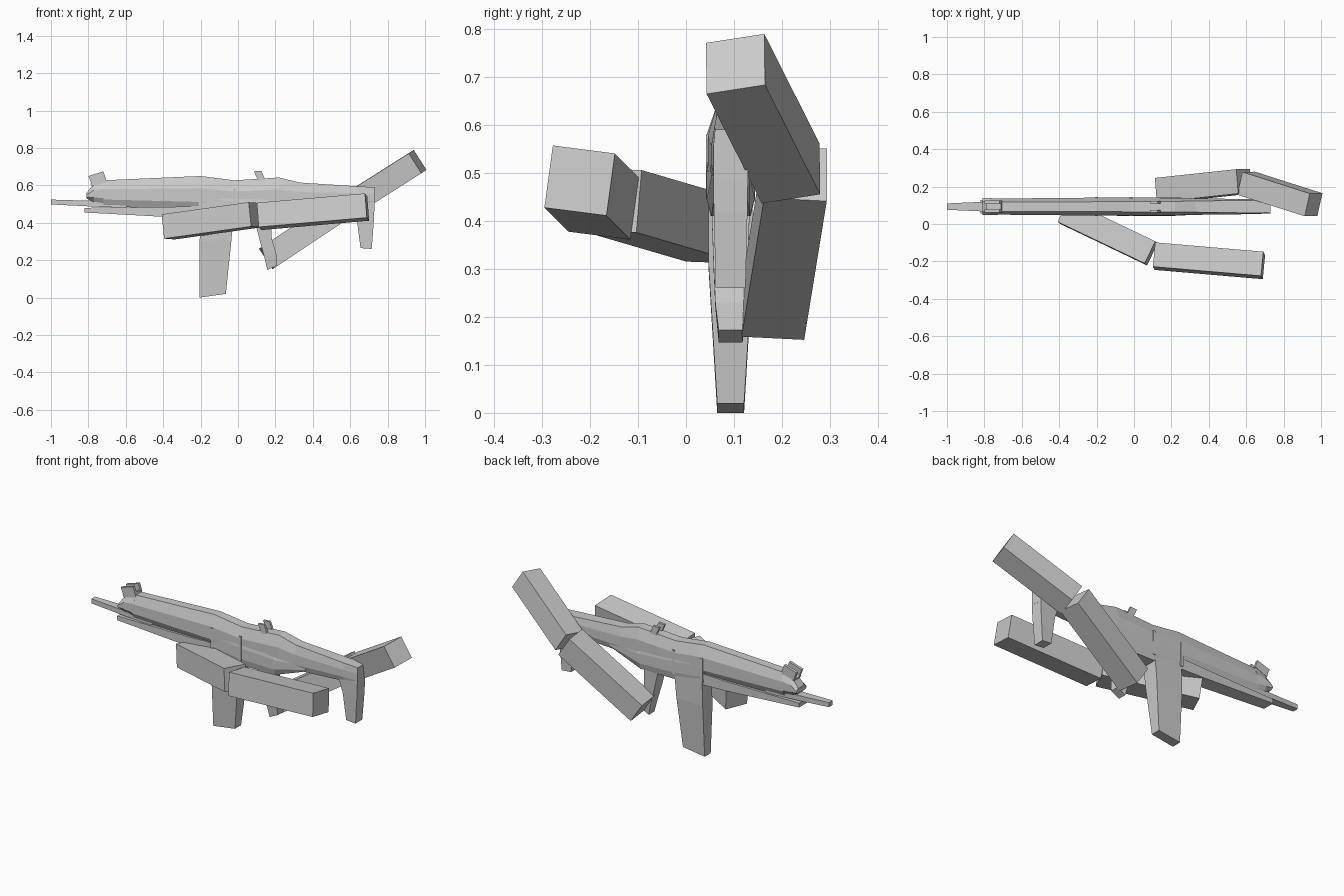
import bpy
from mathutils import Vector

YC = 0.093  # centre plane of the rifle


def make(name, verts, faces):
    me = bpy.data.meshes.new(name)
    me.from_pydata(verts, [], faces)
    me.update()
    import bmesh
    bm = bmesh.new()
    bm.from_mesh(me)
    bmesh.ops.recalc_face_normals(bm, faces=bm.faces)
    bm.to_mesh(me)
    bm.free()
    ob = bpy.data.objects.new(name, me)
    bpy.context.collection.objects.link(ob)
    return ob


def loft(name, rings):
    """Skin closed rings of equal point count and cap both ends."""
    n = len(rings[0])
    faces = [tuple(range(n)), tuple((len(rings) - 1) * n + i for i in range(n))]
    for r in range(len(rings) - 1):
        for i in range(n):
            j = (i + 1) % n
            faces.append((r * n + i, r * n + j, (r + 1) * n + j, (r + 1) * n + i))
    return make(name, [p for ring in rings for p in ring], faces)


def limb(name, a, b, up, size=0.131):
    """Square beam from a to b."""
    a, b = Vector(a), Vector(b)
    d = (b - a).normalized()
    w = Vector(up).cross(d).normalized()
    u = d.cross(w)
    h = size / 2
    return loft(name, [[c + w * s * h + u * t * h for s, t in
                        ((-1, -1), (1, -1), (1, 1), (-1, 1))] for c in (a, b)])


def hull(name, stations):
    """Chamfered body along x; station = x, bottom, top, half width, edge half width."""
    rings = []
    for x, b, t, w, e in stations:
        k = t - b
        half = [(e, b), (w, b + k * 0.25), (w, b + k * 0.65), (e, t)]
        pts = half + [(-y, z) for y, z in reversed(half)]
        rings.append([(x, YC + y, z) for y, z in pts])
    return loft(name, rings)


def drop(name, levels):
    """Tapered downward part; level = left (x, z), right (x, z), half width."""
    return loft(name, [[(x0, YC - w, z0), (x1, YC - w, z1), (x1, YC + w, z1), (x0, YC + w, z0)]
                       for (x0, z0), (x1, z1), w in levels])


def plate(name, profile, y, w):
    return loft(name, [[(x, y + s * w, z) for x, z in profile] for s in (-1, 1)])


# Arm on the front side
limb("near_forearm", (0.092, -0.157, 0.443), (-0.373, 0.065, 0.378), (-0.015, 0.012, 0.13))
limb("near_upper_arm", (0.69, -0.2215, 0.484), (0.112, -0.172, 0.434), (0, 0.017, 0.132))

# Arm on the back side
limb("far_forearm", (0.588, 0.228, 0.499), (0.153, 0.181, 0.21), (-0.55, 0, 0.83))
limb("far_upper_arm", (0.96, 0.103, 0.727), (0.60, 0.218, 0.499), (-0.57, 0, 0.82), 0.126)

# Rifle body, handguard and stock bar
hull("rifle_body", [
    (-0.72, 0.49, 0.627, 0.043, 0.025),
    (-0.20, 0.465, 0.65, 0.048, 0.026),
    (-0.02, 0.455, 0.627, 0.048, 0.028),
    (0.22, 0.46, 0.642, 0.047, 0.028),
    (0.33, 0.47, 0.615, 0.044, 0.03),
    (0.64, 0.49, 0.595, 0.04, 0.034),
    (0.73, 0.49, 0.59, 0.036, 0.032)])
hull("muzzle_collar", [(-0.81, 0.53, 0.56, 0.046, 0.028),
                       (-0.77, 0.51, 0.61, 0.045, 0.025),
                       (-0.71, 0.50, 0.627, 0.043, 0.025)])
hull("lower_receiver", [(-0.21, 0.43, 0.59, 0.047, 0.04),
                        (-0.02, 0.41, 0.57, 0.05, 0.042),
                        (0.20, 0.41, 0.55, 0.05, 0.04),
                        (0.40, 0.48, 0.53, 0.04, 0.03)])
loft("handguard_rail", [[(x, YC - w, z0), (x, YC + w, z0), (x, YC + w, z1), (x, YC - w, z1)]
                        for x, z0, z1, w in ((-0.82, 0.455, 0.48, 0.036),
                                             (-0.36, 0.43, 0.485, 0.044),
                                             (-0.19, 0.425, 0.49, 0.044))])
loft("barrel", [[(x, YC - w, z0), (x, YC + w, z0), (x, YC + w, z1), (x, YC - w, z1)]
                for x, z0, z1, w in ((-1.0, 0.498, 0.524, 0.017),
                                     (-0.80, 0.488, 0.518, 0.026),
                                     (-0.60, 0.48, 0.53, 0.03))])

# Magazine, its well, pistol grip and butt
drop("magazine", [((-0.205, 0.0), (-0.065, 0.02), 0.028),
                  ((-0.205, 0.30), (-0.035, 0.31), 0.046),
                  ((-0.20, 0.47), (-0.02, 0.47), 0.046)])
for x in (-0.2, -0.017):
    plate("magazine_well_rib", [(x - 0.008, 0.44), (x + 0.008, 0.44),
                                (x + 0.008, 0.58), (x - 0.008, 0.58)], YC, 0.051)
drop("pistol_grip", [((0.157, 0.147), (0.21, 0.173), 0.025),
                     ((0.14, 0.22), (0.205, 0.23), 0.032),
                     ((0.115, 0.31), (0.18, 0.32), 0.036),
                     ((0.085, 0.43), (0.18, 0.43), 0.04)])
drop("stock_butt", [((0.655, 0.265), (0.715, 0.26), 0.031),
                    ((0.635, 0.42), (0.727, 0.42), 0.035),
                    ((0.61, 0.50), (0.73, 0.50), 0.036),
                    ((0.63, 0.58), (0.73, 0.588), 0.033)])

# Paired sights
for s in (-1, 1):
    plate("front_sight", [(-0.80, 0.65), (-0.72, 0.675), (-0.705, 0.63), (-0.78, 0.60)],
          YC + s * 0.024, 0.008)
    plate("rear_sight", [(0.085, 0.675), (0.125, 0.678), (0.145, 0.63), (0.11, 0.62)],
          YC + s * 0.024, 0.007)
plate("front_sight_base", [(-0.79, 0.61), (-0.71, 0.64), (-0.70, 0.61), (-0.77, 0.58)], YC, 0.03)
